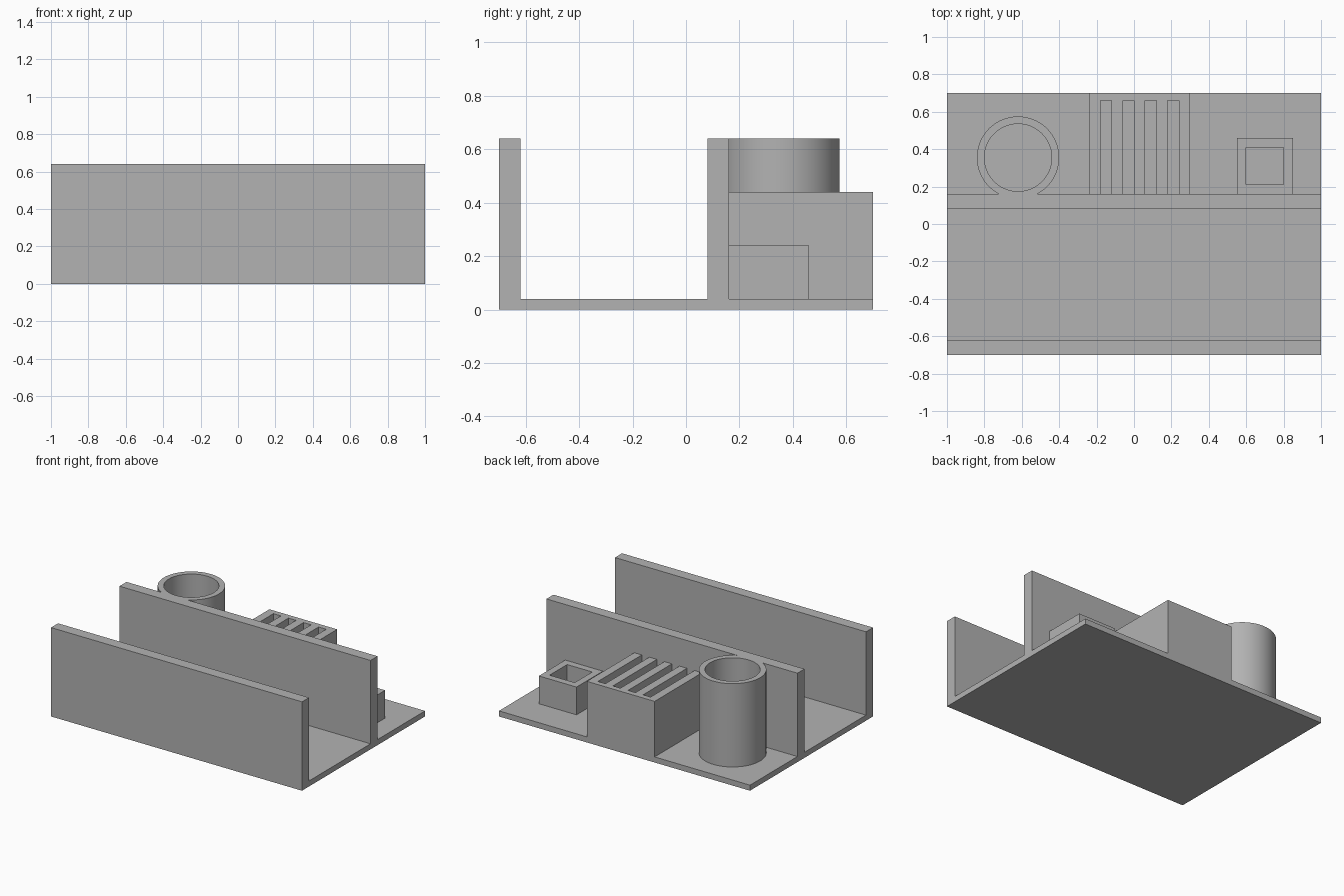
import bpy
import bmesh
import math

cube = bpy.data.objects.get("Cube")
if cube:
    bpy.data.objects.remove(cube, do_unlink=True)

grey = bpy.data.materials.new("plain grey")
grey.use_nodes = True
colour = (0.448, 0.448, 0.448, 1)
grey.diffuse_color = colour
grey.node_tree.nodes["Principled BSDF"].inputs["Base Color"].default_value = colour

FLOOR = 0.04
WALL_BACK = 0.16


def finish(name, bm):
    bmesh.ops.recalc_face_normals(bm, faces=bm.faces)
    mesh = bpy.data.meshes.new(name)
    bm.to_mesh(mesh)
    bm.free()
    mesh.materials.append(grey)
    obj = bpy.data.objects.new(name, mesh)
    bpy.context.collection.objects.link(obj)
    return obj


def prism(name, outline, shift):
    """Extrude a closed outline along shift."""
    bm = bmesh.new()
    face = bm.faces.new([bm.verts.new(p) for p in outline])
    out = bmesh.ops.extrude_face_region(bm, geom=[face], use_keep_orig=True)
    moved = [v for v in out["geom"] if isinstance(v, bmesh.types.BMVert)]
    bmesh.ops.translate(bm, verts=moved, vec=shift)
    return finish(name, bm)


def tube(name, centre, outer, inner, top, sides, turn=0):
    """Open-topped hollow prism standing on the floor."""
    bm = bmesh.new()
    loops = []
    for radius, z in ((outer, FLOOR), (outer, top), (inner, top), (inner, FLOOR)):
        angles = [turn + math.tau * i / sides for i in range(sides)]
        loops.append([bm.verts.new((centre[0] + radius * math.cos(a),
                                    centre[1] + radius * math.sin(a), z))
                      for a in angles])
    for k, low in enumerate(loops):
        high = loops[(k + 1) % len(loops)]
        for i in range(sides):
            j = (i + 1) % sides
            bm.faces.new((low[i], low[j], high[j], high[i]))
    return finish(name, bm)


# Base plate with its two long walls, one profile swept along x
profile = [(-0.7, 0), (0.7, 0), (0.7, FLOOR), (WALL_BACK, FLOOR),
           (WALL_BACK, 0.64), (0.08, 0.64), (0.08, FLOOR),
           (-0.62, FLOOR), (-0.62, 0.64), (-0.7, 0.64)]
prism("base_and_walls", [(-1, y, z) for y, z in profile], (2, 0, 0))

# Slotted block: comb-shaped plan, slots open toward the wall
plan = [(0.3, WALL_BACK), (0.3, 0.7), (-0.24, 0.7), (-0.24, WALL_BACK)]
for i in range(4):
    left = -0.18 + 0.12 * i
    right = left + 0.06
    plan += [(left, WALL_BACK), (left, 0.66), (right, 0.66), (right, WALL_BACK)]
prism("slotted_block", [(x, y, FLOOR) for x, y in plan], (0, 0, 0.44 - FLOOR))

# Round cup
cup = tube("round_cup", (-0.62, 0.355), 0.22, 0.18, 0.64, 96)
bpy.context.view_layer.objects.active = cup
cup.select_set(True)
bpy.ops.object.shade_smooth_by_angle(angle=math.radians(30))
cup.select_set(False)

# Square cup
root2 = math.sqrt(2)
tube("square_cup", (0.7, 0.31), 0.15 * root2, 0.1 * root2, 0.24, 4, math.pi / 4)
